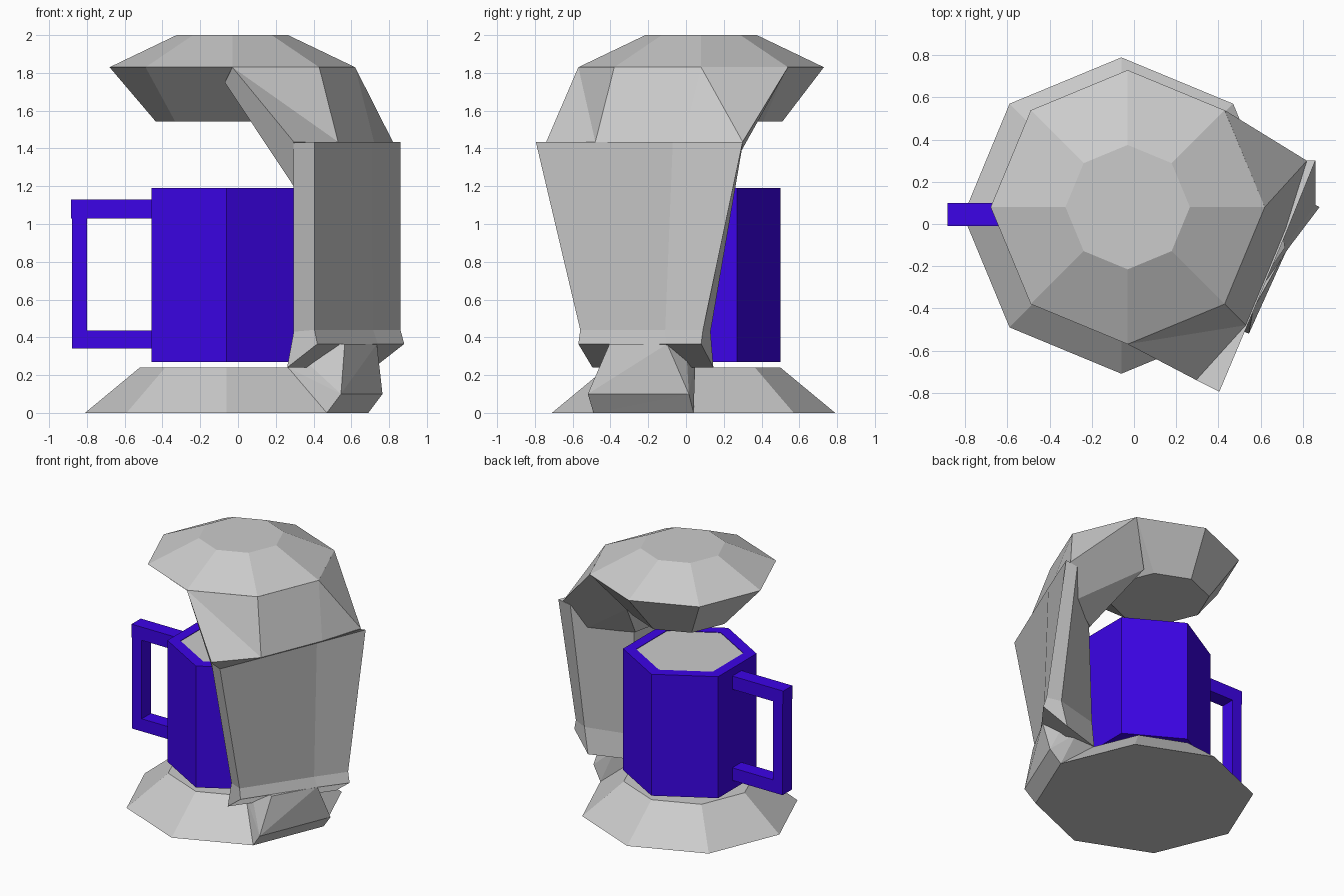
import bpy, bmesh, math


def loft(name, rings, mat=None, split=False):
    """Skin equal-length rings of points and cap both ends, flat shaded."""
    bm = bmesh.new()
    vs = [[bm.verts.new(p) for p in r] for r in rings]
    n = len(rings[0])
    for a, b in zip(vs, vs[1:]):
        for j in range(n):
            k = (j + 1) % n
            if split:
                bm.faces.new((a[j], a[k], b[k]))
                bm.faces.new((a[j], b[k], b[j]))
            else:
                bm.faces.new((a[j], a[k], b[k], b[j]))
    bm.faces.new(vs[0])
    bm.faces.new(vs[-1])
    bmesh.ops.recalc_face_normals(bm, faces=bm.faces)
    me = bpy.data.meshes.new(name)
    bm.to_mesh(me)
    bm.free()
    ob = bpy.data.objects.new(name, me)
    bpy.context.collection.objects.link(ob)
    if mat:
        me.materials.append(mat)
    return ob


def ring(sides, r, z, cx, cy, start=0.0):
    return [(cx + r * math.cos(start + i * math.tau / sides),
             cy + r * math.sin(start + i * math.tau / sides), z) for i in range(sides)]


def turned(name, sides, centre, profile, start=0.0, mat=None):
    return loft(name, [ring(sides, r, z, *centre, start) for r, z in profile], mat)


def bar(name, x0, x1, z0, z1, mat):
    y0, y1 = -0.01, 0.10
    return loft(name, [[(x, y0, z0), (x, y1, z0), (x, y1, z1), (x, y0, z1)]
                       for x in (x0, x1)], mat)


blue = bpy.data.materials.new("mug_blue")
blue.diffuse_color = (0.045, 0.001, 0.8, 1)

# Octagonal base, and head whose underside is shifted back and left
turned("base", 8, (-0.06, 0.04), [(0.75, 0), (0.46, 0.24)])
loft("head", [ring(8, 0.35, 1.542, -0.085, 0.16),
              ring(8, 0.65, 1.83, -0.03, 0.08),
              ring(8, 0.295, 2.0, -0.03, 0.08)])

# Hexagonal mug with rim, and its drink
mc = (-0.06, 0.04)
turned("mug", 6, mc, [(0.46, 0.27), (0.46, 1.19), (0.37, 1.19), (0.37, 1.17)],
       math.pi / 2, blue)
turned("drink", 6, mc, [(0.369, 1.172), (0.369, 1.187)], math.pi / 2)

# Square mug handle
bar("handle_top", -0.885, -0.44, 1.03, 1.13, blue)
bar("handle_bottom", -0.88, -0.44, 0.34, 0.435, blue)
bar("handle_side", -0.88, -0.80, 0.34, 1.03, blue)

# Foot drawn out of one base facet, narrowing up to the column
loft("column_foot", [
    [(0.47, -0.49, 0), (0.69, 0.04, 0), (0.40, 0.04, 0.24), (0.265, -0.285, 0.24)],
    [(0.545, -0.52, 0.10), (0.765, 0.015, 0.10), (0.56, 0.05, 0.28), (0.35, -0.33, 0.28)],
    [(0.565, -0.405, 0.365), (0.735, -0.10, 0.365), (0.62, 0.0, 0.37), (0.42, -0.34, 0.37)],
], split=True)

# Column slab flaring upward: three outer points, then three inner per level
loft("column", [
    [(0.42, -0.57, 0.365), (0.74, -0.105, 0.365), (0.88, 0.08, 0.365),
     (0.72, 0.145, 0.24), (0.39, 0.04, 0.245), (0.26, -0.495, 0.24)],
    [(0.405, -0.56, 0.44), (0.715, -0.11, 0.44), (0.86, 0.09, 0.44),
     (0.76, 0.13, 0.43), (0.41, 0.04, 0.43), (0.295, -0.50, 0.43)],
    [(0.405, -0.795, 1.435), (0.71, -0.07, 1.435), (0.86, 0.30, 1.435),
     (0.76, 0.30, 1.42), (0.42, 0.02, 1.21), (0.295, -0.74, 1.43)],
])

# Arm wrapping three head facets: outer top, outer bottom, inner bottom, inner top
loft("arm", [
    [(-0.03, -0.57, 1.83), (0.295, -0.74, 1.435), (0.295, -0.65, 1.20), (-0.07, -0.49, 1.75)],
    [(0.43, -0.38, 1.83), (0.53, -0.48, 1.435), (0.33, -0.36, 1.20), (0.20, -0.18, 1.58)],
    [(0.62, 0.08, 1.83), (0.72, -0.02, 1.435), (0.41, 0.02, 1.20), (0.28, 0.13, 1.56)],
    [(0.43, 0.54, 1.83), (0.82, 0.30, 1.435), (0.70, 0.20, 1.22), (0.23, 0.38, 1.56)],
], split=True)
